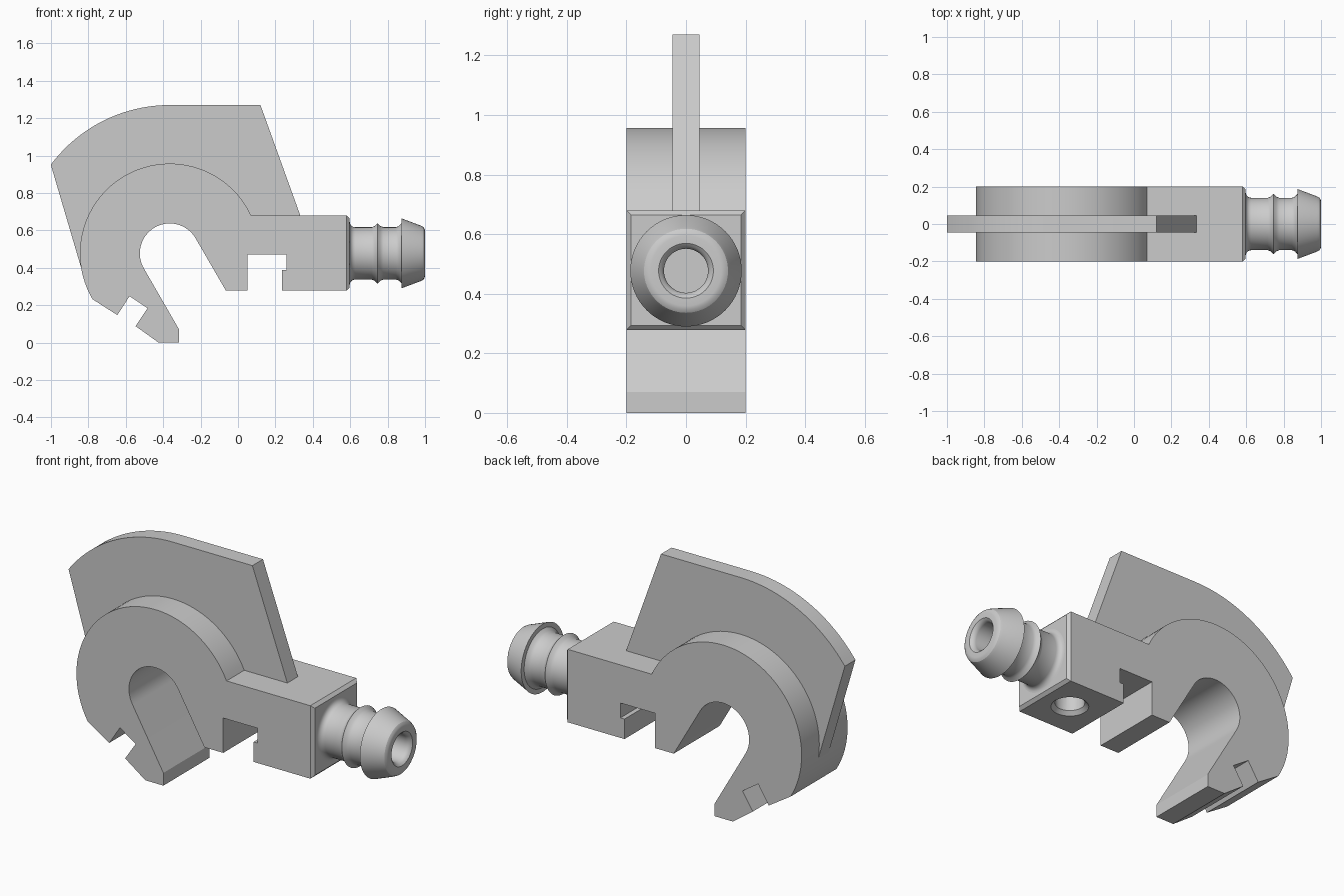
import bpy, bmesh, math
from mathutils import Matrix, Vector

cube = bpy.data.objects.get("Cube")
if cube:
    bpy.data.objects.remove(cube, do_unlink=True)

grey = bpy.data.materials.new("plain_grey")
grey.use_nodes = True
colour = (0.6, 0.6, 0.6, 1)
grey.diffuse_color = colour
grey.node_tree.nodes["Principled BSDF"].inputs["Base Color"].default_value = colour

HUB_X, AXIS_Z = -0.365, 0.477
BLOCK_END = 0.597


def arc(radius, start, end, steps, cx=HUB_X, cz=AXIS_Z):
    """Points along an arc, angles in degrees."""
    angles = [math.radians(start + (end - start) * i / steps) for i in range(steps + 1)]
    return [(cx + radius * math.cos(a), cz + radius * math.sin(a)) for a in angles]


def finish(bm, name):
    bmesh.ops.recalc_face_normals(bm, faces=bm.faces)
    mesh = bpy.data.meshes.new(name)
    bm.to_mesh(mesh)
    bm.free()
    mesh.materials.append(grey)
    obj = bpy.data.objects.new(name, mesh)
    bpy.context.collection.objects.link(obj)
    return obj


def plate(profile, half):
    """Extrude an x-z outline through the thickness."""
    bm = bmesh.new()
    face = bm.faces.new([bm.verts.new((x, -half, z)) for x, z in profile])
    result = bmesh.ops.extrude_face_region(bm, geom=[face])
    verts = [v for v in result["geom"] if isinstance(v, bmesh.types.BMVert)]
    bmesh.ops.translate(bm, verts=verts, vec=(0, 2 * half, 0))
    return bm


def lathe(name, profile, matrix, steps=64):
    """Turn (distance, radius) points around the local z axis."""
    bm = bmesh.new()
    verts = [bm.verts.new((r, 0, t)) for t, r in profile]
    edges = [bm.edges.new(pair) for pair in zip(verts, verts[1:])]
    bmesh.ops.spin(bm, geom=verts + edges, cent=(0, 0, 0), axis=(0, 0, 1),
                   angle=math.tau, steps=steps, use_merge=True)
    bmesh.ops.remove_doubles(bm, verts=bm.verts, dist=1e-5)
    bmesh.ops.transform(bm, matrix=matrix, verts=bm.verts)
    return finish(bm, name)


def cut(obj, cutter):
    mod = obj.modifiers.new("hole", "BOOLEAN")
    mod.operation, mod.solver, mod.object = "DIFFERENCE", "EXACT", cutter
    bpy.context.view_layer.objects.active = obj
    bpy.ops.object.modifier_apply(modifier=mod.name)


def smooth(obj, degrees=28):
    bpy.ops.object.select_all(action="DESELECT")
    obj.select_set(True)
    bpy.context.view_layer.objects.active = obj
    bpy.ops.object.shade_smooth_by_angle(angle=math.radians(degrees))


# Hook body with open slot, barb notch and square block
outline = arc(0.48, 25, 210.7, 48)
outline += [(-0.645, 0.147), (-0.58, 0.248), (-0.484, 0.184), (-0.548, 0.088),
            (-0.425, 0), (-0.315, 0), (-0.315, 0.07)]
outline += arc(0.16, 210, 30, 32)
outline += [(-0.065, 0.278), (0.05, 0.278), (0.05, 0.47), (0.26, 0.47), (0.26, 0.388),
            (0.235, 0.388), (0.235, 0.278), (BLOCK_END, 0.278), (BLOCK_END, 0.68)]
bm = plate(outline, 0.2)
end_edges = [e for e in bm.edges if all(v.co.x > BLOCK_END - 0.001 for v in e.verts)]
bmesh.ops.recalc_face_normals(bm, faces=bm.faces)
bmesh.ops.bevel(bm, geom=end_edges, offset=0.016, segments=1, affect="EDGES")
body = finish(bm, "hook_body")

# Thin fin standing on the hook
outline = arc(0.793, 90, 143.3, 20) + [(-0.805, 0.285)]
outline += arc(0.4, 205, 30, 24) + [(0.1, 0.6), (0.36, 0.6), (0.333, 0.68), (0.12, 1.27)]
fin = finish(plate(outline, 0.046), "fin")

# Barbed hose nozzle
along_x = Matrix.Translation((0, 0, AXIS_Z)) @ Matrix.Rotation(math.pi / 2, 4, "Y")
fillet = arc(0.03, 180, 270, 6, BLOCK_END + 0.03, 0.17)
nozzle = lathe("hose_nozzle", [(0.57, 0), (0.57, 0.17)] + fillet + [
    (0.715, 0.14), (0.73, 0.146), (0.746, 0.162), (0.762, 0.146), (0.777, 0.14),
    (0.845, 0.14), (0.86, 0.146), (0.874, 0.161), (0.874, 0.187),
    (0.978, 0.148), (0.991, 0.141), (0.998, 0.13), (1, 0.118), (1, 0)], along_x)

# Bore through the nozzle, turning down out of the block
lip = [(0.973, 0.074), (0.982, 0.076), (0.992, 0.082), (1, 0.092)]
bore = lathe("bore_cutter", [(0.345, 0), (0.345, 0.074)] + lip + [(1.1, 0.092), (1.1, 0)], along_x)
drain = lathe("drain_cutter", [(0.2, 0), (0.2, 0.095), (0.278, 0.095), (0.298, 0.075),
                               (AXIS_Z, 0.075), (AXIS_Z, 0)],
              Matrix.Translation(Vector((0.42, 0, 0))))
cut(body, bore)
cut(body, drain)
cut(nozzle, bore)
for helper in (bore, drain):
    bpy.data.objects.remove(helper, do_unlink=True)

for part in (body, fin, nozzle):
    smooth(part)
